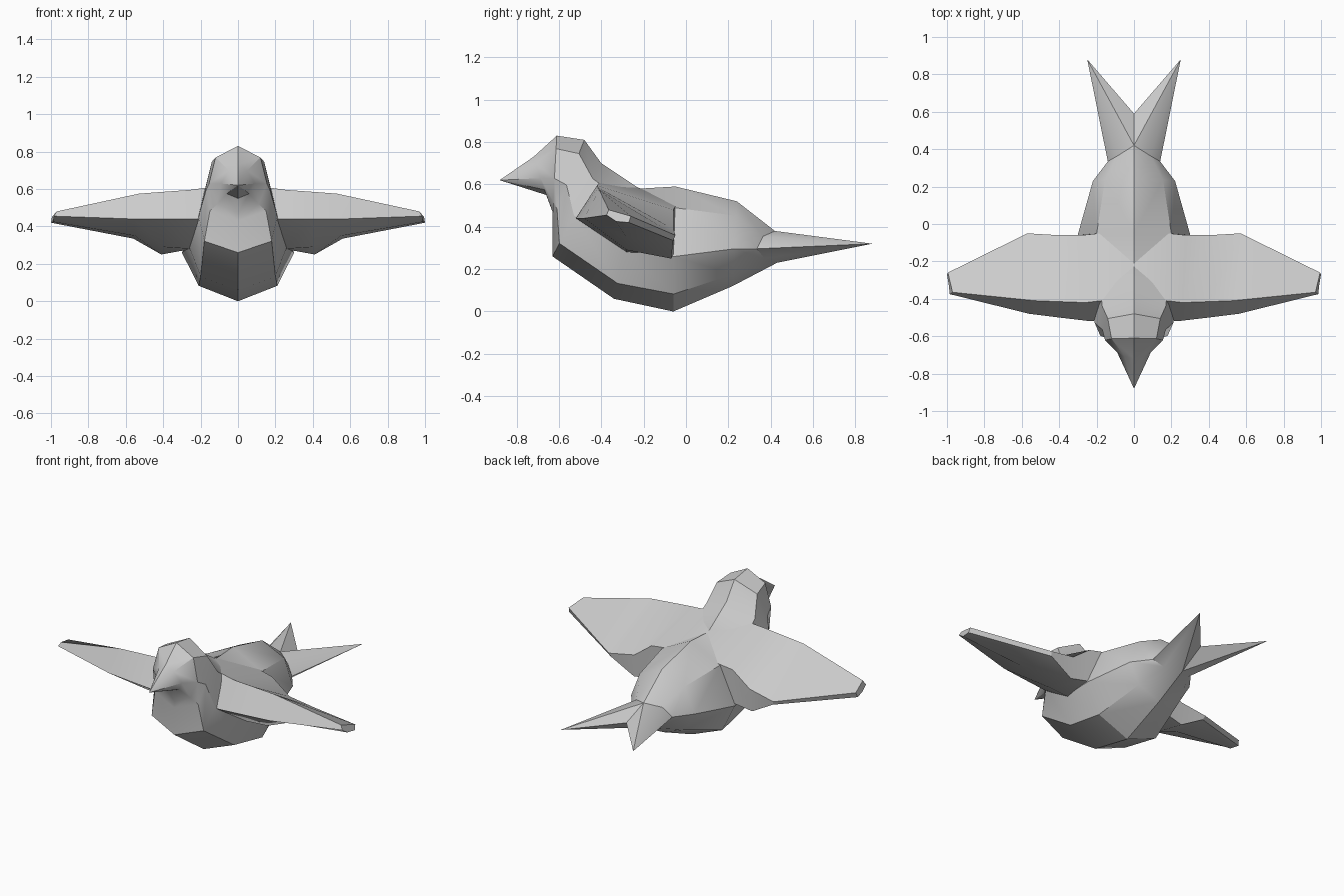
import bpy, bmesh, math

if "Cube" in bpy.data.objects:
    bpy.data.objects.remove(bpy.data.objects["Cube"])


def finish(name, bm):
    """Mirror the right half across x = 0, weld and shade."""
    geom = bm.verts[:] + bm.edges[:] + bm.faces[:]
    bmesh.ops.mirror(bm, geom=geom, axis='X', merge_dist=0.0)
    bmesh.ops.remove_doubles(bm, verts=bm.verts[:], dist=0.0005)
    bmesh.ops.recalc_face_normals(bm, faces=bm.faces[:])
    mesh = bpy.data.meshes.new(name)
    bm.to_mesh(mesh)
    bm.free()
    ob = bpy.data.objects.new(name, mesh)
    bpy.context.collection.objects.link(ob)
    bpy.ops.object.select_all(action='DESELECT')
    ob.select_set(True)
    bpy.context.view_layer.objects.active = ob
    bpy.ops.object.shade_smooth_by_angle(angle=math.radians(32))


def bridge(bm, a, b, closed):
    """Skin two rows of vertices with quads."""
    n = len(a)
    for i in range(n if closed else n - 1):
        j = (i + 1) % n
        bm.faces.new((a[i], a[j], b[j], b[i]))


# Body stations: top y, z; bottom y, z; half widths upper, middle, lower
stations = [
    (-.72, .73, -.66, .55, .05, .09, .06),    # beak base
    (-.61, .83, -.63, .47, .12, .155, .11),   # crown
    (-.48, .81, -.63, .43, .14, .17, .15),    # nape
    (-.40, .70, -.63, .26, .17, .21, .18),    # chest
    (-.22, .58, -.34, .06, .19, .26, .20),    # breast
    (-.05, .59, -.06, .00, .20, .30, .21),    # belly
    (.24, .52, .22, .12, .155, .22, .15),     # rump
    (.42, .38, .43, .23, .09, .14, .09),      # tail root
]
bm = bmesh.new()
rows = []
for ty, tz, by, bz, *w in stations:
    row = []
    for x, f in zip([0] + w + [0], (0, .17, .56, .86, 1)):
        y = ty + (by - ty) * f
        if ty == .42:
            y -= .65 * x
        row.append(bm.verts.new((x, y, tz + (bz - tz) * f)))
    rows.append(row)
for a, b in zip(rows, rows[1:]):
    bridge(bm, a, b, False)

# Beak point and forked tail
beak = bm.verts.new((0, -.88, .62))
tip = bm.verts.new((.25, .88, .32))
notch = bm.verts.new((0, .59, .32))
for end, point in ((rows[0], beak), (rows[-1], tip)):
    for p, q in zip(end, end[1:]):
        bm.faces.new((p, q, point))
bm.faces.new((rows[-1][0], tip, notch))
bm.faces.new((rows[-1][-1], notch, tip))
finish("bird_body", bm)

# Wing sections: leading edge, top ridge, trailing edge, underside back, underside middle
sections = [
    [(0, -.48, .44), (0, -.39, .63), (0, -.03, .53), (0, -.06, .27), (0, -.28, .28)],
    [(.23, -.52, .44), (.26, -.42, .595), (.28, -.06, .48), (.3, -.06, .27), (.25, -.28, .28)],
    [(.40, -.50, .44), (.40, -.415, .585), (.40, -.06, .39), (.41, -.07, .25), (.40, -.28, .29)],
    [(.56, -.48, .44), (.53, -.41, .575), (.57, -.05, .36), (.56, -.06, .335), (.55, -.28, .35)],
    [(.985, -.375, .455), (.97, -.365, .48), (.995, -.26, .45), (1.0, -.27, .42), (.99, -.33, .425)],
]
bm = bmesh.new()
loops = [[bm.verts.new(p) for p in s] for s in sections]
for a, b in zip(loops, loops[1:]):
    bridge(bm, a, b, True)
bm.faces.new(loops[-1])
finish("wings", bm)
